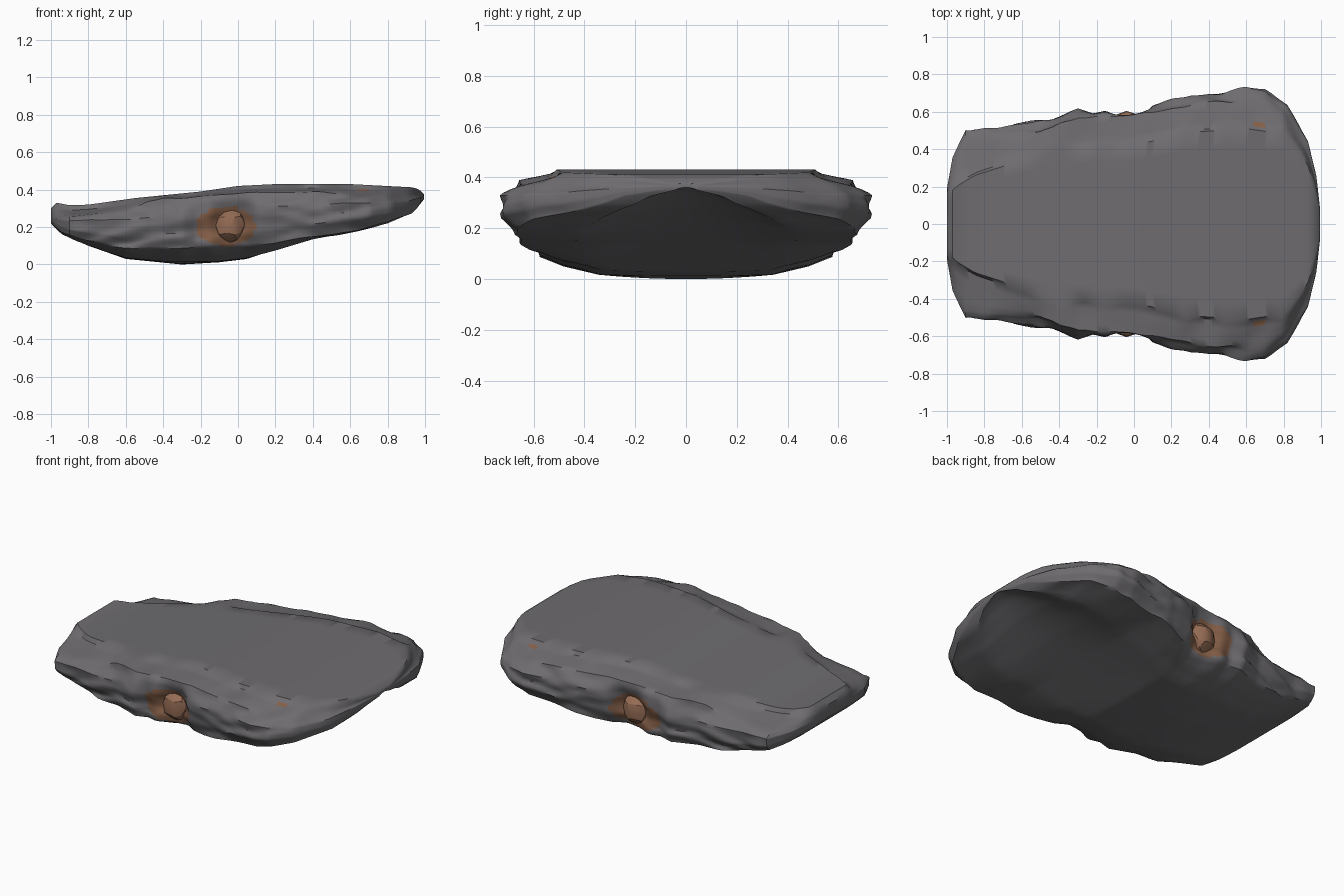
import bpy, bmesh, math
from mathutils import Vector, noise

if "Cube" in bpy.data.objects:
    bpy.data.objects.remove(bpy.data.objects["Cube"])

def material(name, rgb):
    m = bpy.data.materials.new(name)
    m.diffuse_color = (*rgb, 1)
    m.use_nodes = True
    m.node_tree.nodes["Principled BSDF"].inputs["Base Color"].default_value = m.diffuse_color
    return m

stone = material("grey_stone", (0.157, 0.15, 0.16))
rust = material("rust_stain", (0.235, 0.115, 0.065))
ore = material("copper_ore", (0.30, 0.15, 0.09))

def curve(*pts):
    """Piecewise linear lookup along x."""
    def f(x):
        if x <= pts[0][0]:
            return pts[0][1]
        for (a, u), (b, v) in zip(pts, pts[1:]):
            if x <= b:
                return u + (v - u) * (x - a) / (b - a)
        return pts[-1][1]
    return f

# Outlines of the slab along its length
width = curve((-1, .19), (-.97, .36), (-.9, .51), (-.75, .515), (-.56, .55), (-.45, .555), (-.3, .615),
              (-.22, .595), (-.15, .62), (-.07, .59), (.03, .585), (.1, .635), (.3, .69), (.45, .70),
              (.6, .73), (.7, .72), (.82, .64), (.93, .45), (.975, .26), (.995, .08))
plateau = curve((-1, .15), (-.95, .2), (-.85, .26), (-.6, .34), (-.4, .40), (0, .42), (.3, .49),
                (.6, .51), (.8, .48), (.92, .34), (.97, .19), (.995, .06))
shoulder = curve((-1, .17), (-.97, .32), (-.9, .48), (-.7, .48), (-.5, .495), (-.4, .545), (-.3, .585),
                 (-.1, .58), (.1, .60), (.3, .645), (.45, .66), (.6, .67), (.8, .60), (.92, .42),
                 (.97, .24), (.995, .07))
z_top = curve((-1, .30), (-.97, .33), (-.9, .317), (-.8, .32), (-.55, .355), (-.2, .39), (0, .42),
              (.2, .43), (.6, .43), (.94, .412), (.97, .40), (.995, .375))
z_shoulder = curve((-1, .27), (-.96, .25), (-.9, .26), (-.6, .28), (-.48, .335), (-.4, .355), (-.28, .36),
                   (.1, .385), (.45, .387), (.6, .375), (.8, .37), (.995, .37))
z_side = curve((-1, .25), (-.9, .235), (-.6, .24), (-.3, .26), (0, .29), (.3, .315), (.6, .325),
               (.9, .34), (.995, .365))
z_low = curve((-1, .23), (-.95, .175), (-.85, .14), (-.6, .085), (-.3, .085), (0, .10), (.2, .115),
              (.4, .148), (.6, .178), (.8, .225), (.94, .28), (.995, .355))
z_base = curve((-1, .22), (-.95, .165), (-.8, .10), (-.6, .035), (-.4, .017), (-.1, .017), (.05, .035),
               (.2, .075), (.4, .135), (.6, .172), (.8, .22), (.94, .28), (.995, .35))
z_mid = curve((-1, .22), (-.95, .165), (-.8, .10), (-.6, .03), (-.3, .0), (-.1, .012), (.05, .03),
              (.2, .08), (.4, .145), (.6, .21), (.8, .285), (.93, .345), (.995, .36))

GEM = Vector((-.04, .54, .21))

def section(x):
    """Half cross-section from the top centre round to the bottom centre."""
    w, t, p, zs, zl = width(x), z_top(x), plateau(x), z_shoulder(x), z_low(x)
    key = [(0, t), (p, t), (min(p + .03, shoulder(x)), t - .4 * (t - zs)), (shoulder(x), zs),
           (w, z_side(x)), (w * .997, (z_side(x) + 1.5 * zl) / 2.5), (w * .94, zl),
           (w * .8, .5 * zl + .5 * z_base(x)), (w * .56, z_base(x)), (0, z_mid(x))]
    steps = [5, 1, 4, 4, 6, 6, 3, 3, 7]
    fade = min(1, (1 - abs(x)) / .12)
    out = []
    for i, n in enumerate(steps):
        a, b = key[i], key[i + 1]
        for k in range(n):
            f = k / n
            g = 1 - (1 - f) ** 2 if i == 8 else f       # arched underside
            y, z = a[0] + (b[0] - a[0]) * f, a[1] + (b[1] - a[1]) * g
            # strata and lumps on the flanks
            if 2 <= i <= 7:
                d = .024 * noise.noise(Vector((x * 3.5, y * 2, z * 16 - x * 2.5)))
                d += .010 * noise.noise(Vector((x * 9, y * 6, z * 24)))
                y += (d - .007) * fade
                z += .4 * d * fade
            # hollow around the ore
            if y > .3 and i >= 3:
                r = ((x - GEM.x) / .12) ** 2 + ((z - GEM.z) / .085) ** 2
                y -= .045 * math.exp(-r)
            out.append((x, y, max(z, 0)))
    out.append((x, 0, key[-1][1]))
    return out

def finish(bm, name, mats, angle):
    bmesh.ops.recalc_face_normals(bm, faces=bm.faces)
    me = bpy.data.meshes.new(name)
    bm.to_mesh(me)
    bm.free()
    ob = bpy.data.objects.new(name, me)
    bpy.context.collection.objects.link(ob)
    for m in mats:
        me.materials.append(m)
    bpy.ops.object.select_all(action='DESELECT')
    ob.select_set(True)
    bpy.context.view_layer.objects.active = ob
    bpy.ops.object.shade_smooth_by_angle(angle=math.radians(angle))
    return ob

# Stone slab: lofted half sections, both sides stitched at the centre line
xs = [-1, -.985, -.97, -.94] + [-.9 + i * .02 for i in range(91)] + [.93, .955, .975, .988, .995]
bm = bmesh.new()
for side in (1, -1):
    rings = [[bm.verts.new((v[0], v[1] * side, v[2])) for v in section(x)] for x in xs]
    for a, b in zip(rings, rings[1:]):
        for i in range(len(a) - 1):
            bm.faces.new((a[i], a[i + 1], b[i + 1], b[i]))
    bm.faces.new(rings[0])
    bm.faces.new(rings[-1])
bmesh.ops.remove_doubles(bm, verts=bm.verts, dist=.0008)
for f in bm.faces:
    c = f.calc_center_median()
    r = ((c.x + .065) / .16) ** 2 + ((c.z - .205) / .105) ** 2
    fleck = abs(c.x - .66) < .03 and abs(abs(c.y) - .54) < .012 and c.z > .3
    if (abs(c.y) > .42 and r < 1) or fleck:
        f.material_index = 1
finish(bm, "stone_slab", [stone, rust], 45)

# Ore nodule in the hollow on each flank
for side, name in ((-1, "front_ore_nodule"), (1, "back_ore_nodule")):
    bm = bmesh.new()
    bmesh.ops.create_icosphere(bm, subdivisions=2, radius=1)
    for v in bm.verts:
        k = 1 + .14 * noise.noise(v.co * 1.9)
        v.co = Vector((GEM.x + v.co.x * .08 * k, side * (GEM.y + .003 + v.co.y * .06 * k),
                       GEM.z + v.co.z * .092 * k))
    finish(bm, name, [ore], 22)
